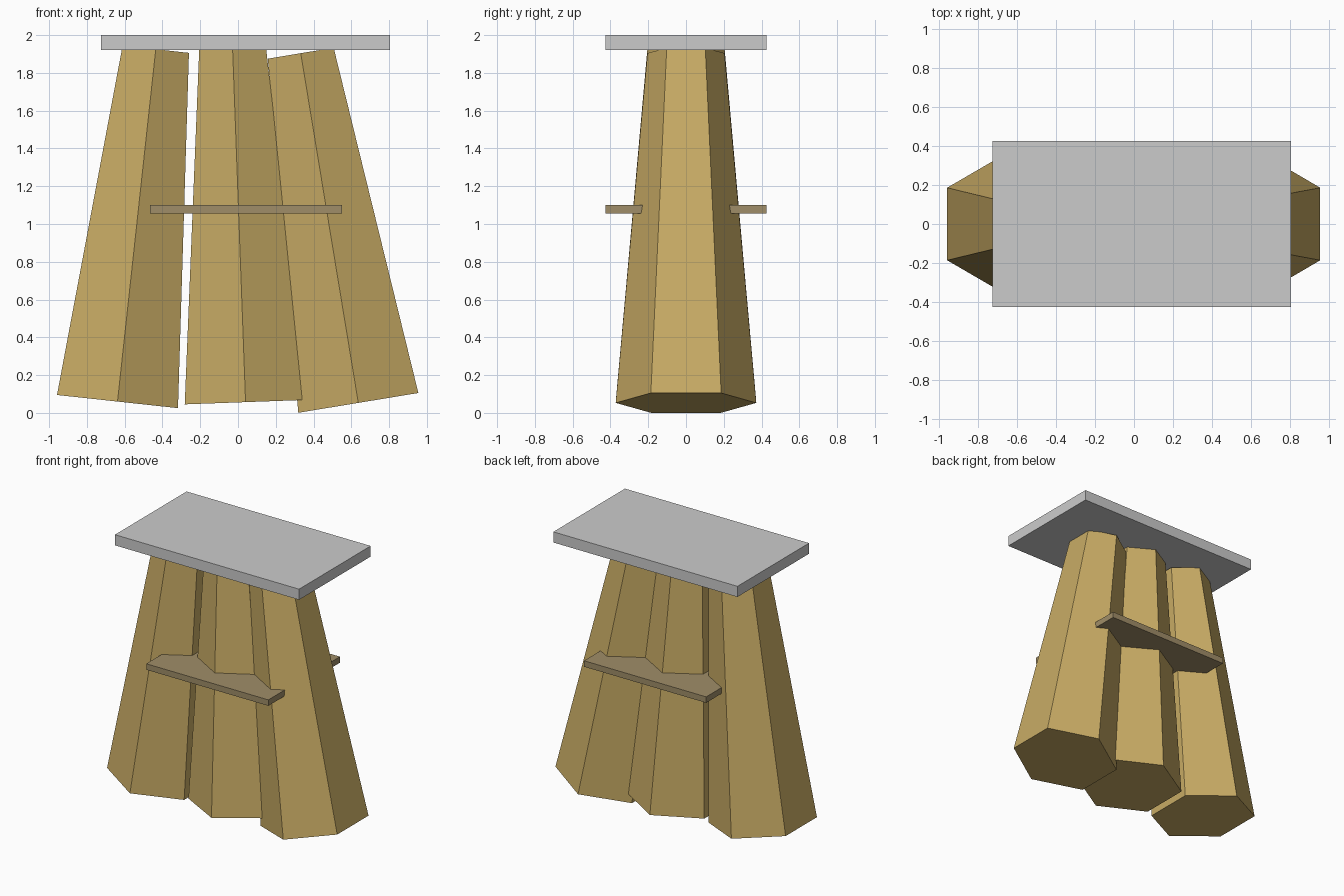
import bpy, bmesh, math
from mathutils import Matrix, Vector

if "Cube" in bpy.data.objects:
    bpy.data.objects.remove(bpy.data.objects["Cube"])


def material(name, rgb):
    mat = bpy.data.materials.new(name)
    mat.diffuse_color = (*rgb, 1)
    mat.use_nodes = True
    mat.node_tree.nodes["Principled BSDF"].inputs["Base Color"].default_value = mat.diffuse_color
    return mat


def finish(name, bm, mat=None):
    mesh = bpy.data.meshes.new(name)
    bm.to_mesh(mesh)
    bm.free()
    obj = bpy.data.objects.new(name, mesh)
    bpy.context.collection.objects.link(obj)
    if mat:
        mesh.materials.append(mat)
    return obj


def box(name, lo, hi, mat=None):
    lo, hi = Vector(lo), Vector(hi)
    bm = bmesh.new()
    place = Matrix.Translation((lo + hi) / 2) @ Matrix.Diagonal((*(hi - lo), 1))
    bmesh.ops.create_cube(bm, size=1, matrix=place)
    return finish(name, bm, mat)


def log(name, x, z, lean, mat):
    # tapered six-sided trunk, corners pointing front and back, leaning in x
    length = 1.876
    place = (Matrix.Translation((x, 0, z)) @ Matrix.Rotation(math.radians(lean), 4, 'Y')
             @ Matrix.Translation((0, 0, length / 2)) @ Matrix.Rotation(math.pi / 2, 4, 'Z'))
    bm = bmesh.new()
    bmesh.ops.create_cone(bm, cap_ends=True, segments=6, radius1=0.372,
                          radius2=0.204, depth=length, matrix=place)
    # make sure a corner points to the front
    front = min(bm.verts, key=lambda v: v.co.y).co.y
    if front > -0.36:
        bmesh.ops.transform(bm, verts=bm.verts, matrix=place @ Matrix.Rotation(math.pi / 6, 4, 'Z') @ place.inverted())
    return finish(name, bm, mat)


wood = material("wood", (0.58, 0.41, 0.13))
plank = material("plank", (0.35, 0.27, 0.14))

# three leaning trunks
log("left_log", -0.638, 0.06, 6.2, wood)
log("middle_log", 0.04, 0.057, -2.1, wood)
log("right_log", 0.637, 0.053, -9.35, wood)

# shelf running through the trunks and the slab on top
box("shelf", (-0.465, -0.425, 1.055), (0.55, 0.425, 1.10), plank)
box("top_slab", (-0.725, -0.425, 1.92), (0.805, 0.425, 2.0))
